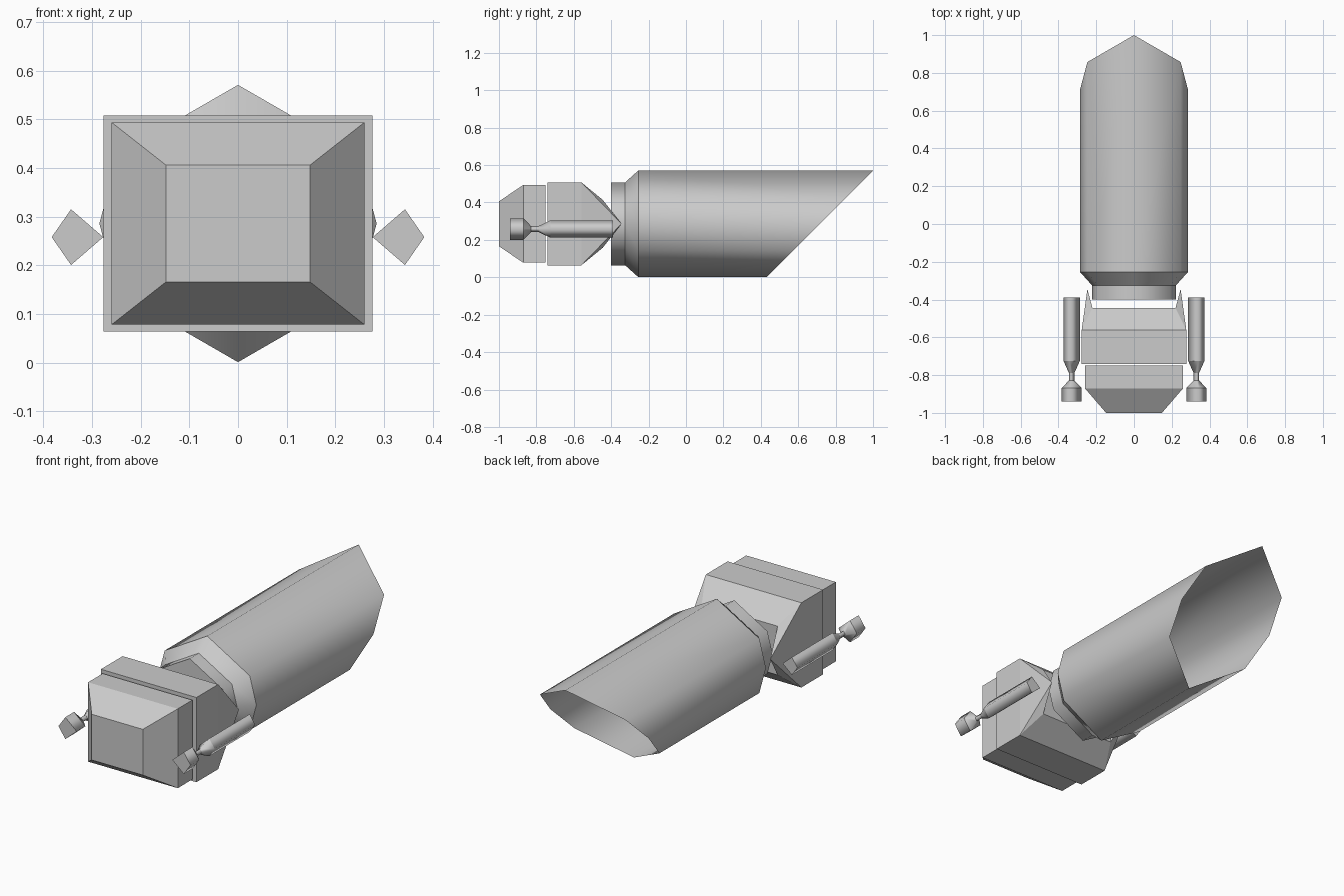
import bpy, bmesh
from math import radians, sin, cos

cube = bpy.data.objects.get("Cube")
if cube:
    bpy.data.objects.remove(cube)

grey = bpy.data.materials.new("light_grey")
grey.use_nodes = True
GREY = (0.6, 0.6, 0.6, 1)
grey.diffuse_color = GREY
grey.node_tree.nodes["Principled BSDF"].inputs["Base Color"].default_value = GREY

MID_Z = 0.286


def finish(name, bm):
    mesh = bpy.data.meshes.new(name)
    bm.to_mesh(mesh)
    bm.free()
    mesh.materials.append(grey)
    obj = bpy.data.objects.new(name, mesh)
    bpy.context.collection.objects.link(obj)
    return obj


def loft(name, rings, cap_start=True, cap_end=True, smooth=False):
    """Skin a list of equal-length vertex rings running from front to back."""
    bm = bmesh.new()
    loops = [[bm.verts.new(p) for p in ring] for ring in rings]
    n = len(loops[0])
    for a, b in zip(loops, loops[1:]):
        for i in range(n):
            j = (i + 1) % n
            face = bm.faces.new((a[i], a[j], b[j], b[i]))
            face.smooth = smooth
    # crisp rims, smooth around the circumference
    for loop in loops:
        for i in range(n):
            edge = bm.edges.get((loop[i], loop[(i + 1) % n]))
            if edge:
                edge.smooth = False
    if cap_start:
        bm.faces.new(loops[0][::-1])
    if cap_end:
        bm.faces.new(loops[-1])
    bmesh.ops.recalc_face_normals(bm, faces=bm.faces[:])
    return finish(name, bm)


def rectangle(half_x, half_z, y):
    return [(sx * half_x, y, MID_Z + sz * half_z)
            for sx, sz in ((-1, -1), (1, -1), (1, 1), (-1, 1))]


# Front module with a chamfered nose
loft("front_module", [rectangle(0.148, 0.12, -1.0),
                      rectangle(0.26, 0.208, -0.87),
                      rectangle(0.26, 0.208, -0.75)])

# Middle body: box with sloped back and a pointed prong on each side
bm = bmesh.new()
front, shoulder, back = [[bm.verts.new(p) for p in rectangle(*r)] for r in
                         ((0.277, 0.222, -0.74), (0.277, 0.222, -0.56),
                          (0.22, 0.128, -0.445))]
bm.faces.new(front)
bm.faces.new(back)
for i in range(4):
    j = (i + 1) % 4
    bm.faces.new((front[i], front[j], shoulder[j], shoulder[i]))
for lo, hi in ((0, 1), (2, 3)):
    bm.faces.new((shoulder[lo], shoulder[hi], back[hi], back[lo]))
for side, lo, hi in ((-1, 0, 3), (1, 1, 2)):
    tip = bm.verts.new((side * 0.247, -0.345, MID_Z))
    bm.faces.new((shoulder[lo], shoulder[hi], tip))
    bm.faces.new((back[lo], back[hi], tip))
    for k in (lo, hi):
        bm.faces.new((shoulder[k], back[k], tip))
bmesh.ops.recalc_face_normals(bm, faces=bm.faces[:])
finish("middle_body", bm)

# Main tube: eight-sided, stepped collar, open end sliced at 45 degrees
ANGLES = [radians(a) for a in (90, 30, 0, -30, -90, -150, 180, 150)]


def tube_ring(radius, y, slant=0):
    return [(radius * cos(a), y + slant * radius * sin(a), MID_Z + radius * sin(a))
            for a in ANGLES]


loft("main_tube", [tube_ring(0.222, -0.4), tube_ring(0.222, -0.325),
                   tube_ring(0.285, -0.255), tube_ring(0.285, 0.715, 1)],
     cap_end=False, smooth=True)

# Side thrusters: kite-shaped cross-section along a stepped profile
PROFILE = ((0.053, -0.94), (0.053, -0.868), (0.014, -0.828),
           (0.014, -0.79), (0.043, -0.725), (0.043, -0.39))
KITE = ((-1, 0), (0.25, 1.08), (1, 0), (0.25, -1.08))
for name, side in (("left_thruster", 1), ("right_thruster", -1)):
    loft(name, [[(side * (0.33 + r * kx), y, 0.258 + r * kz) for kx, kz in KITE]
                for r, y in PROFILE], smooth=True)
